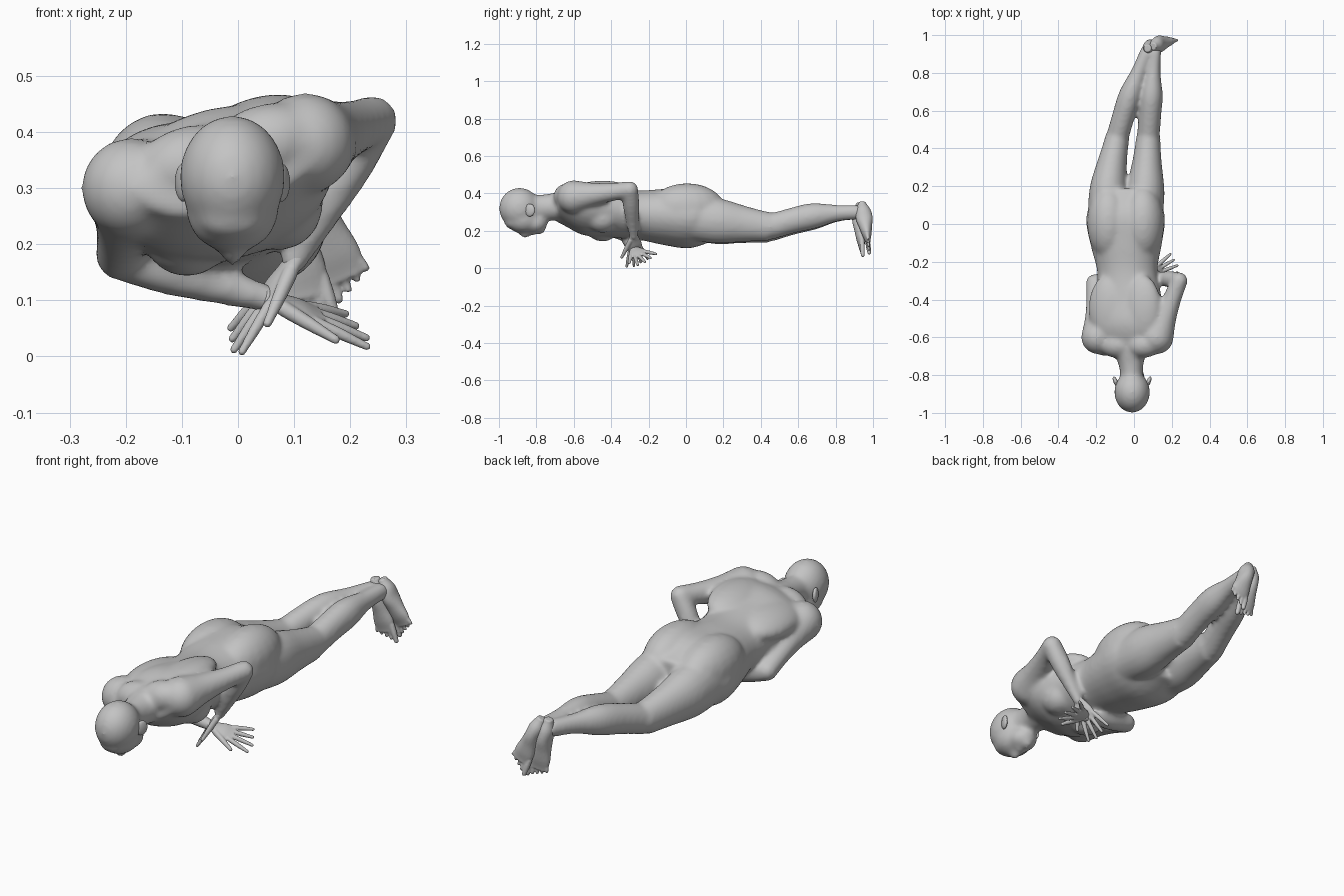
import bpy, bmesh, math
from mathutils import Vector, Matrix

default_cube = bpy.data.objects.get("Cube")
if default_cube:
    bpy.data.objects.remove(default_cube)

skin = bpy.data.materials.new("plain_grey")
skin.use_nodes = True
grey = (.55, .55, .55, 1)
skin.diffuse_color = grey
skin.node_tree.nodes["Principled BSDF"].inputs["Base Color"].default_value = grey

RIGHTWARD = Vector((1, 0, 0))
FORWARD = Vector((0, -1, 0))
UPWARD = Vector((0, 0, 1))


def smooth_value(values, t):
    """Smooth curve through evenly spaced values."""
    last = len(values) - 1
    i = min(int(t * last), last - 1)
    f = t * last - i
    start, end = values[i], values[i + 1]
    slope_in = (end - values[max(i - 1, 0)]) / 2
    slope_out = (values[min(i + 2, last)] - start) / 2
    ease = f * f * (3 - 2 * f)
    return (start + (end - start) * ease + slope_in * f * (1 - f) ** 2
            - slope_out * f * f * (1 - f))


def tube(bm, start, end, widths, depths, side=RIGHTWARD, bend=Vector(), twist=0, sides=20):
    """Closed tube whose section follows the width and depth curves."""
    axis = (end - start).normalized()
    across = (side - axis * side.dot(axis)).normalized()
    steps = 4 * (len(widths) - 1)
    rings = []
    for step in range(steps + 1):
        t = step / steps
        u = Matrix.Rotation(twist * t, 3, axis) @ across
        w = axis.cross(u)
        centre = start.lerp(end, t) + bend * math.sin(math.pi * t)
        width, depth = smooth_value(widths, t), smooth_value(depths, t)
        ring = []
        for k in range(sides):
            angle = math.tau * k / sides
            ring.append(bm.verts.new(centre + u * width * math.cos(angle)
                                     + w * depth * math.sin(angle)))
        rings.append(ring)
    for ring, following in zip(rings, rings[1:]):
        for k in range(sides):
            n = (k + 1) % sides
            bm.faces.new((ring[k], ring[n], following[n], following[k]))
    bm.faces.new(rings[0][::-1])
    bm.faces.new(rings[-1])


def ball(bm, centre, size, turn=0, axis='Y'):
    """Ellipsoid."""
    place = (Matrix.Translation(centre) @ Matrix.Rotation(turn, 4, axis)
             @ Matrix.Diagonal((*size, 1)))
    bmesh.ops.create_uvsphere(bm, u_segments=20, v_segments=12, radius=1, matrix=place)


def limb(bm, start, end, radii, depth_ratio=1, bend=Vector(), side=RIGHTWARD):
    """Tube with rounded joints at both ends."""
    tube(bm, start, end, radii, [r * depth_ratio for r in radii], side, bend)
    for point, radius in ((start, radii[0]), (end, radii[-1])):
        ball(bm, point, (radius, radius, radius))


def finish(bm, name, voxel, softness):
    """Fuse the overlapping volumes into one smooth surface."""
    bmesh.ops.recalc_face_normals(bm, faces=bm.faces)
    mesh = bpy.data.meshes.new(name)
    bm.to_mesh(mesh)
    bm.free()
    mesh.materials.append(skin)
    part = bpy.data.objects.new(name, mesh)
    bpy.context.collection.objects.link(part)
    fuse = part.modifiers.new("Fuse", 'REMESH')
    fuse.mode = 'VOXEL'
    fuse.voxel_size = voxel
    fuse.use_smooth_shade = True
    soften = part.modifiers.new("Soften", 'SMOOTH')
    soften.factor = .5
    soften.iterations = softness


# Landmarks of the pose, left shoulder raised
neck_base = Vector((-.02, -.69, .33))
pelvis = Vector((-.05, .18, .26))
head = Vector((-.01, -.89, .32))
chest = neck_base.lerp(pelvis, .28)
hips = neck_base.lerp(pelvis, .8)
left_shoulder = Vector((.12, -.6, .38))
left_elbow = Vector((.24, -.3, .42))
left_wrist = Vector((.1, -.28, .17))
right_shoulder = Vector((-.19, -.6, .3))
right_elbow = Vector((-.21, -.31, .18))
right_wrist = Vector((.06, -.28, .1))
left_knee = Vector((.075, .45, .22))
right_knee = Vector((-.09, .45, .21))
left_ankle = Vector((.11, .92, .3))
right_ankle = Vector((.07, .92, .3))
roll = math.radians(16)
across = RIGHTWARD * math.cos(roll) + UPWARD * math.sin(roll)
chest_down = RIGHTWARD * math.sin(roll) - UPWARD * math.cos(roll)

# Torso
body = bmesh.new()
tube(body, neck_base, pelvis, (.16, .2, .18, .16, .19, .21, .17),
     (.07, .13, .13, .13, .15, .16, .11), across, UPWARD * -.01, roll * .6, 28)
for s in (1, -1):
    # Breasts, shoulder blades and buttocks
    ball(body, chest + (across * s + chest_down * .8) * .085, (.08, .09, .08))
    ball(body, chest + across * .09 * s - chest_down * .07, (.11, .18, .06), -roll)
    ball(body, hips + RIGHTWARD * .09 * s + UPWARD * (.04 + .01 * s), (.115, .2, .13))
    # Slope from neck to shoulder
    ball(body, neck_base + across * .07 * s - FORWARD * .05 + UPWARD * .03, (.1, .07, .07), -roll)

# Neck and head, face turned down
tube(body, neck_base - FORWARD * .03, head - FORWARD * .05, (.09, .065, .06), (.08, .07, .07))


def face_ball(back, down, size):
    ball(body, head - FORWARD * back - UPWARD * down, size)


face_ball(0, 0, (.095, .11, .11))           # cranium
face_ball(.02, .06, (.083, .095, .075))     # cheeks
face_ball(.08, .08, (.067, .07, .055))      # jaw
face_ball(.11, .11, (.03, .03, .03))        # chin
face_ball(.03, .13, (.02, .035, .03))       # nose
face_ball(.07, .13, (.03, .02, .015))       # lips
face_ball(-.04, .08, (.06, .04, .03))       # brow

# Legs, closing together toward the ankles
for s, knee, ankle in ((1, left_knee, left_ankle), (-1, right_knee, right_ankle)):
    hip = Vector((-.045 + .1 * s, .05, .265))
    limb(body, hip, knee, (.1, .1, .08, .065), 1.2, RIGHTWARD * min(s, 0) * .01)
    limb(body, knee, ankle, (.06, .06, .06, .04, .035), 1.15,
         UPWARD * .02 + RIGHTWARD * min(s, 0) * .01)

# Arms, left elbow raised, right arm folded under the chest
for shoulder, elbow, wrist in ((left_shoulder, left_elbow, left_wrist),
                               (right_shoulder, right_elbow, right_wrist)):
    limb(body, shoulder, elbow, (.09, .065, .05, .045))
    limb(body, elbow, wrist, (.045, .045, .035, .025), side=FORWARD)
finish(body, "body", .01, 14)

# Ears
for name, s in (("left_ear", 1), ("right_ear", -1)):
    ear = bmesh.new()
    ball(ear, head + RIGHTWARD * .087 * s - FORWARD * .055 - UPWARD * .01,
         (.012, .03, .035), -.4 * s, 'Z')
    finish(ear, name, .004, 2)


def hand(name, wrist, forward, thumb_side):
    """Open hand with spread fingers."""
    bm = bmesh.new()
    forward = Vector(forward).normalized()
    side = Vector(thumb_side)
    side = (side - forward * side.dot(forward)).normalized()
    tube(bm, wrist - forward * .02, wrist + forward * .1,
         (.02, .03, .04, .04), (.02, .015, .015, .01), side)
    for k in range(4):
        spread = side * (1.5 - k) * .02
        length = .19 - .01 * abs(k - 1)
        limb(bm, wrist + forward * .08 + spread, wrist + forward * length + spread * 2,
             (.01, .01, .007))
    limb(bm, wrist + forward * .02 + side * .02, wrist + forward * .11 + side * .08,
         (.014, .012, .008))
    finish(bm, name, .0035, 2)


hand("left_hand", left_wrist, (-.55, .1, -.75), (.3, -1, -.2))
hand("right_hand", right_wrist, (.85, .4, -.3), (.1, -.9, -.4))


def foot(name, heel, toe, big_toe_side):
    """Foot hanging down with its sole toward the back."""
    bm = bmesh.new()
    heel, toe, side = Vector(heel), Vector(toe), Vector(big_toe_side).normalized()
    tube(bm, heel, heel.lerp(toe, .85), (.02, .035, .035, .04, .047, .044),
         (.02, .04, .045, .035, .025, .012), side)
    for k in range(5):
        offset = side * (2 - k) * .018
        radius = .009 if k else .013
        limb(bm, heel.lerp(toe, .75) + offset, heel.lerp(toe, 1 - .04 * k) + offset * 1.2,
             (radius, radius, radius * .8))
    finish(bm, name, .0045, 2)


foot("left_foot", (.1, .94, .35), (.205, .98, .1), (-.9, 0, -.4))
foot("right_foot", (.07, .93, .35), (.13, .94, .06), (.9, .1, .2))
